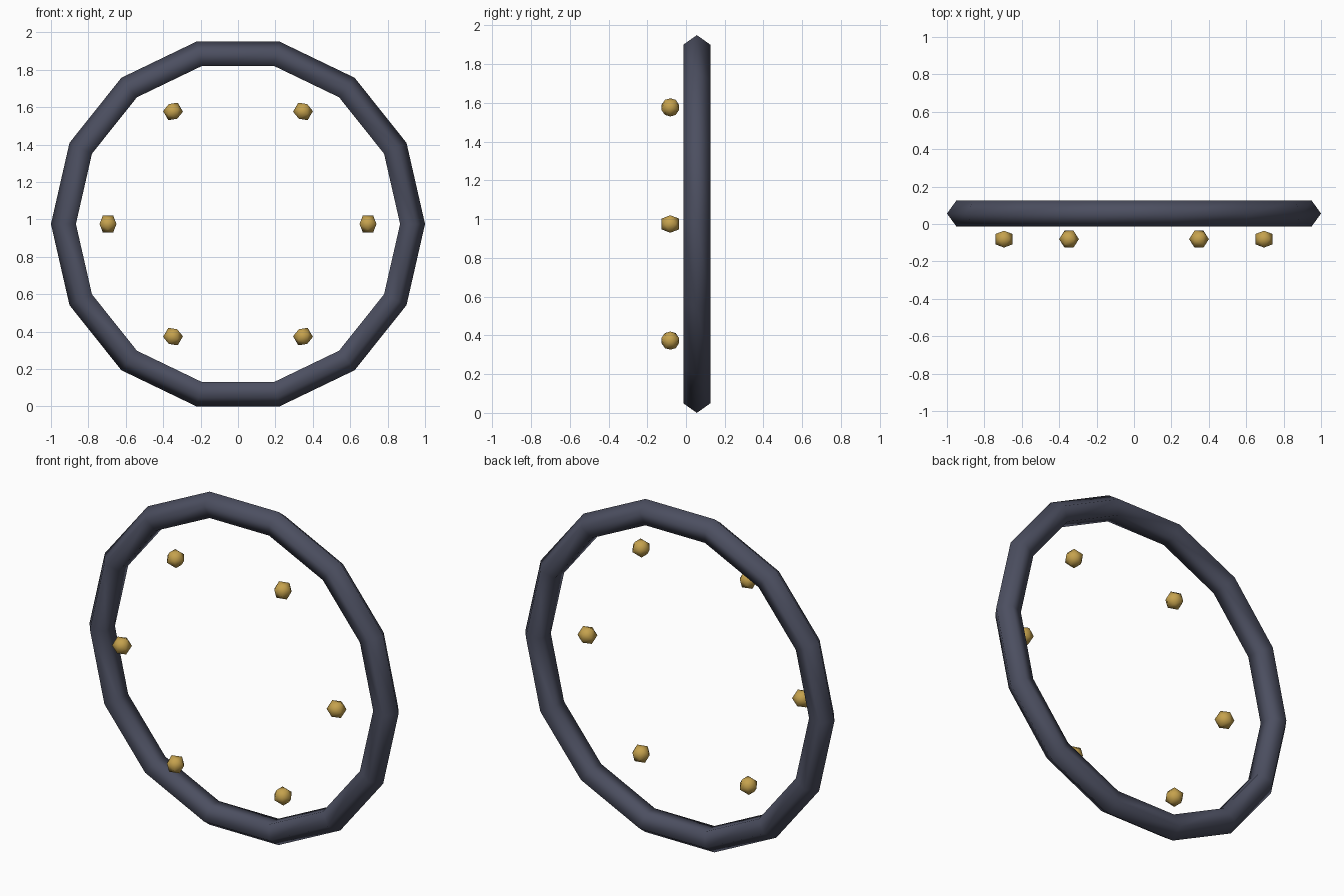
import bpy, bmesh, math
from mathutils import Matrix, Vector

if "Cube" in bpy.data.objects:
    bpy.data.objects.remove(bpy.data.objects["Cube"])

CENTRE_Z = 0.975
RING_Y = 0.056
BEAD_Y = -0.081
BEAD_ORBIT = 0.695
BEAD_RADIUS = 0.053


def material(name, colour):
    mat = bpy.data.materials.new(name)
    mat.diffuse_color = (*colour, 1.0)
    mat.use_nodes = True
    mat.node_tree.nodes["Principled BSDF"].inputs["Base Color"].default_value = mat.diffuse_color
    return mat


slate = material("dark slate", (0.072, 0.078, 0.118))
gold = material("gold", (0.56, 0.36, 0.075))


# Fourteen-sided hoop with a five-sided tube
bpy.ops.mesh.primitive_torus_add(
    major_segments=14, minor_segments=5,
    major_radius=0.9263, minor_radius=0.0737,
    location=(0, RING_Y, CENTRE_Z), rotation=(math.pi / 2, 0, 0))
ring = bpy.context.object
ring.name = "ring"
ring.data.materials.append(slate)
bpy.ops.object.shade_smooth()


# Twenty-faced bead: the corners of three crossed golden rectangles
def bead_mesh():
    phi = (1 + math.sqrt(5)) / 2
    bm = bmesh.new()
    for a in (-1, 1):
        for b in (-phi, phi):
            for corner in ((a, 0, b), (b, a, 0), (0, b, a)):
                bm.verts.new(Vector(corner).normalized() * BEAD_RADIUS)
    bmesh.ops.convex_hull(bm, input=bm.verts[:])
    bmesh.ops.recalc_face_normals(bm, faces=bm.faces[:])
    for face in bm.faces:
        face.smooth = True
    mesh = bpy.data.meshes.new("bead")
    bm.to_mesh(mesh)
    bm.free()
    mesh.materials.append(gold)
    return mesh


# Six beads in a circle in front of the hoop, each turned to face outwards
mesh = bead_mesh()
for i in range(6):
    angle = i * math.pi / 3
    bead = bpy.data.objects.new(f"bead_{i + 1}", mesh)
    bead.matrix_world = (Matrix.Translation((0, BEAD_Y, CENTRE_Z))
                         @ Matrix.Rotation(-angle, 4, 'Y')
                         @ Matrix.Translation((BEAD_ORBIT, 0, 0)))
    bpy.context.collection.objects.link(bead)
